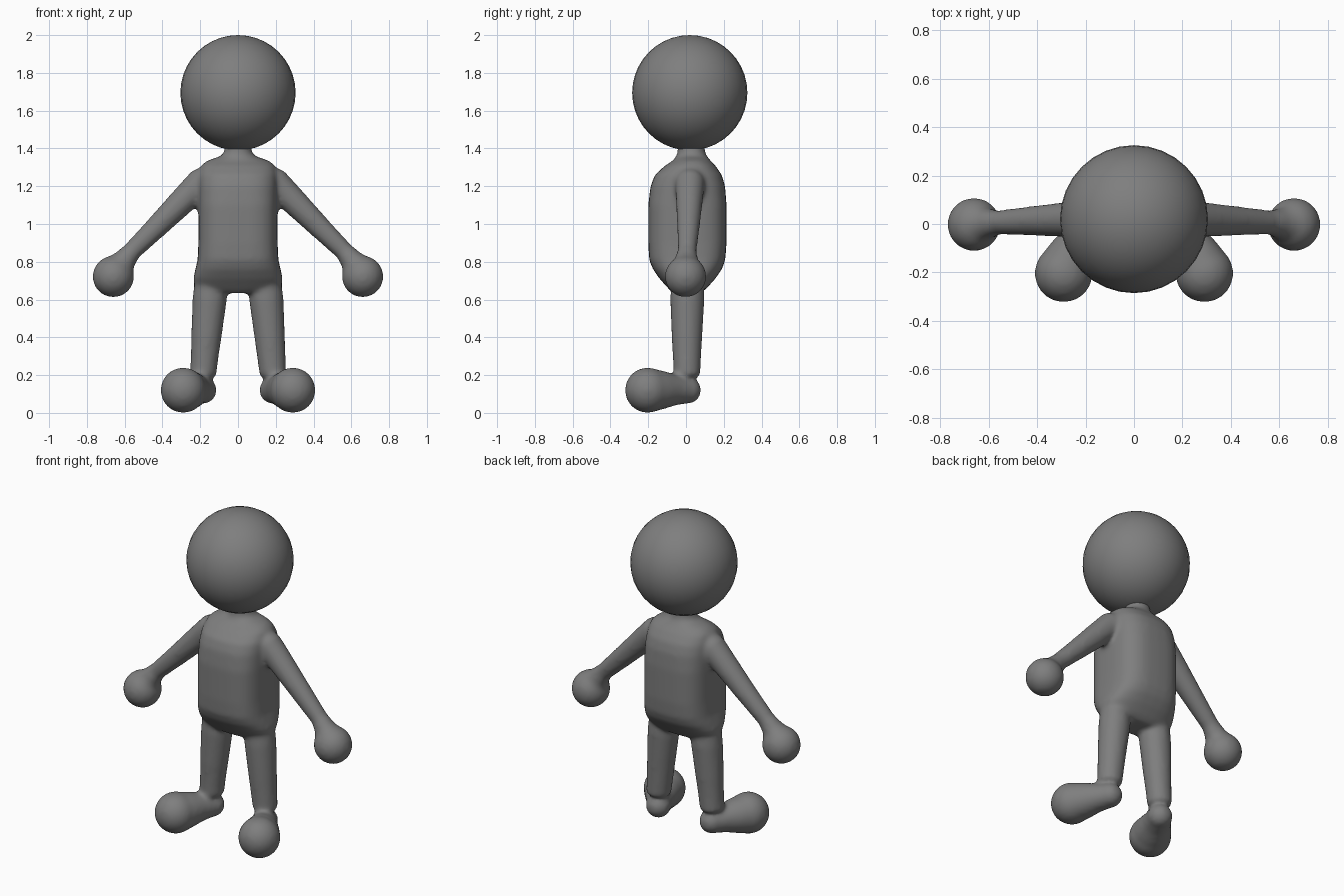
import bpy, bmesh, math
from mathutils import Vector, Matrix

if "Cube" in bpy.data.objects:
    bpy.data.objects.remove(bpy.data.objects["Cube"])

grey = bpy.data.materials.new("plain grey")
grey.diffuse_color = (0.21, 0.21, 0.21, 1)
grey.use_nodes = True
grey.node_tree.nodes["Principled BSDF"].inputs["Base Color"].default_value = grey.diffuse_color


def loft(bm, rings):
    """Skin a list of equally long point rings and cap both ends."""
    rows = [[bm.verts.new(p) for p in ring] for ring in rings]
    n = len(rows[0])
    for a, b in zip(rows, rows[1:]):
        for i in range(n):
            j = (i + 1) % n
            bm.faces.new((a[i], a[j], b[j], b[i]))
    bm.faces.new(rows[0][::-1])
    bm.faces.new(rows[-1])


def section(z, half_w, y0, y1, power, n=32):
    """Rounded-box cross-section of the torso."""
    ring = []
    for i in range(n):
        t = 2 * math.pi * i / n
        c, s = math.cos(t), math.sin(t)
        x = math.copysign(abs(c) ** (2 / power), c) * half_w
        y = math.copysign(abs(s) ** (2 / power), s) * (y1 - y0) / 2
        ring.append((x, y + (y0 + y1) / 2, z))
    return ring


def limb(bm, stations, n=24):
    """Tapered round tube through (x, y, z, radius) stations."""
    pts = [Vector(s[:3]) for s in stations]
    rings = []
    for k, s in enumerate(stations):
        d = pts[min(k + 1, len(pts) - 1)] - pts[max(k - 1, 0)]
        rot = Vector((0, 0, 1)).rotation_difference(d)
        rings.append([pts[k] + rot @ Vector((s[3] * math.cos(2 * math.pi * i / n),
                                             s[3] * math.sin(2 * math.pi * i / n), 0))
                      for i in range(n)])
    loft(bm, rings)


def ball(bm, centre, r):
    bmesh.ops.create_uvsphere(bm, u_segments=32, v_segments=20, radius=r,
                              matrix=Matrix.Translation(centre))


def finish(name, bm):
    bmesh.ops.recalc_face_normals(bm, faces=bm.faces)
    for f in bm.faces:
        f.smooth = True
    mesh = bpy.data.meshes.new(name)
    bm.to_mesh(mesh)
    bm.free()
    mesh.materials.append(grey)
    ob = bpy.data.objects.new(name, mesh)
    bpy.context.collection.objects.link(ob)
    return ob


# Head
bm = bmesh.new()
ball(bm, (0, 0.02, 1.695), 0.305)
finish("head", bm)

# Torso and neck: height, half width, front y, back y, squareness
bm = bmesh.new()
torso = [
    (0.635, 0.17, -0.07, 0.08, 2.2),
    (0.66, 0.225, -0.095, 0.11, 2.3),
    (0.71, 0.238, -0.14, 0.155, 2.5),
    (0.76, 0.226, -0.175, 0.19, 2.8),
    (0.81, 0.214, -0.195, 0.208, 3.0),
    (0.90, 0.21, -0.20, 0.215, 3.0),
    (1.10, 0.21, -0.20, 0.215, 3.0),
    (1.20, 0.21, -0.188, 0.207, 2.8),
    (1.26, 0.208, -0.165, 0.19, 2.6),
    (1.31, 0.195, -0.11, 0.155, 2.4),
    (1.335, 0.165, -0.07, 0.13, 2.2),
    (1.36, 0.09, -0.05, 0.11, 2.0),
    (1.385, 0.072, -0.045, 0.10, 2.0),
    (1.43, 0.072, -0.045, 0.10, 2.0),
]
loft(bm, [section(*row) for row in torso])

for s in (-1, 1):
    # Arm and hand
    limb(bm, [(s * 0.12, 0.02, 1.25, 0.075), (s * 0.20, 0.02, 1.215, 0.08),
              (s * 0.26, 0.019, 1.155, 0.074), (s * 0.42, 0.013, 0.995, 0.061),
              (s * 0.56, 0.006, 0.857, 0.050), (s * 0.60, 0.002, 0.81, 0.062),
              (s * 0.635, 0, 0.76, 0.092)])
    ball(bm, (s * 0.66, -0.002, 0.722), 0.11)
    # Leg
    limb(bm, [(s * 0.14, 0.008, 0.74, 0.085), (s * 0.15, 0.007, 0.60, 0.091),
              (s * 0.168, 0.005, 0.40, 0.081), (s * 0.185, 0.005, 0.20, 0.071),
              (s * 0.185, 0.007, 0.12, 0.069)])
    # Heel, foot and toe
    ball(bm, (s * 0.185, 0.008, 0.12), 0.072)
    limb(bm, [(s * 0.185, 0.008, 0.12, 0.070), (s * 0.22, -0.06, 0.122, 0.083),
              (s * 0.255, -0.13, 0.121, 0.104), (s * 0.285, -0.19, 0.12, 0.117)])
    ball(bm, (s * 0.29, -0.203, 0.12), 0.12)

# Fuse the overlapping parts into one soft skin
body = finish("body", bm)
fuse = body.modifiers.new("fuse", 'REMESH')
fuse.mode = 'VOXEL'
fuse.voxel_size = 0.012
fuse.use_smooth_shade = True
soften = body.modifiers.new("soften", 'SMOOTH')
soften.factor = 0.5
soften.iterations = 12
